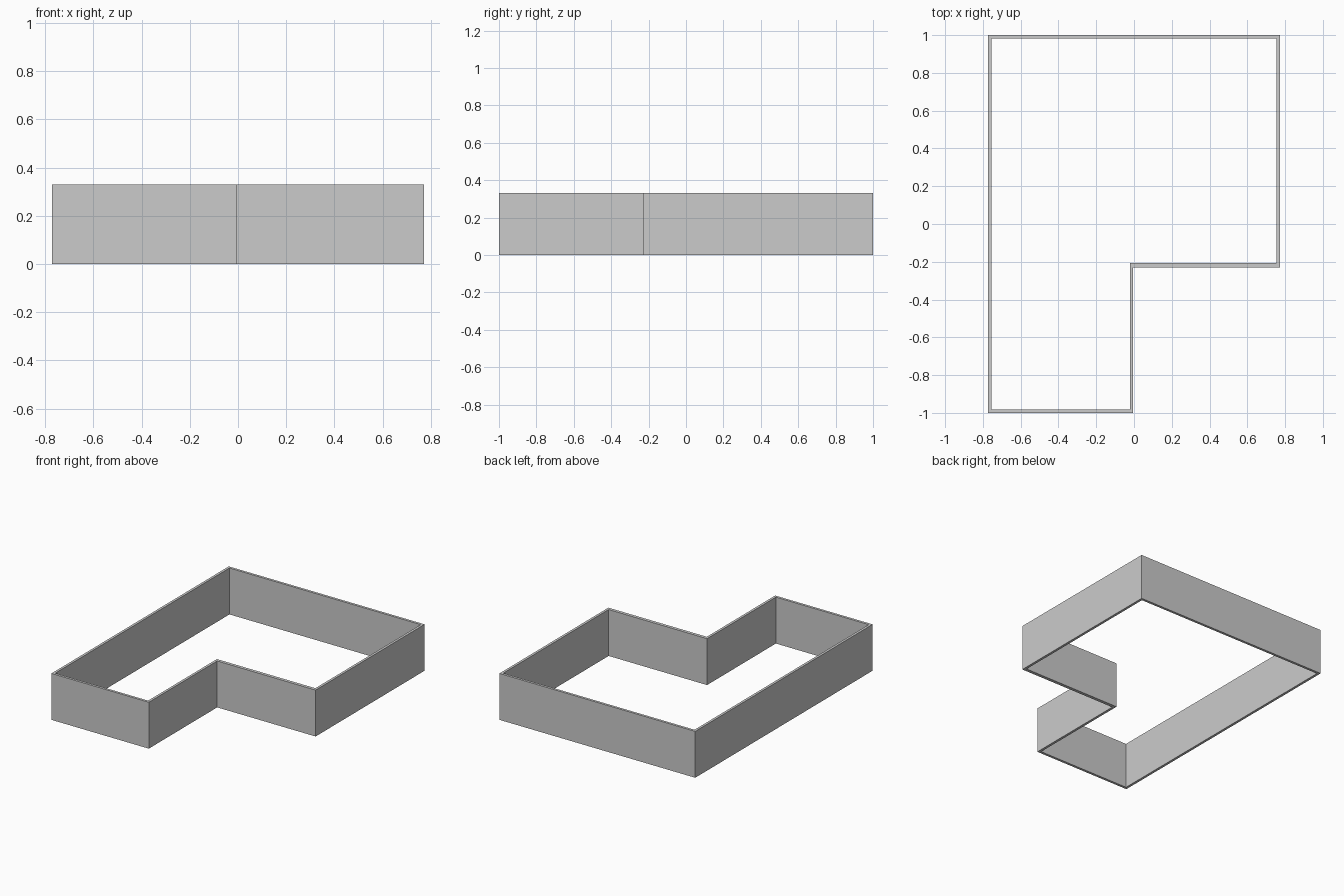
import bpy, bmesh
from mathutils import Matrix, Vector

if "Cube" in bpy.data.objects:
    bpy.data.objects.remove(bpy.data.objects["Cube"])

H = 0.331   # wall height
T = 0.018   # wall thickness
X, Y = 0.773, 1.0            # outer half sizes
NX, NY = -0.004, -0.229      # outer faces of the notch walls
NT = 0.023                   # thicker notch wall


def wall(name, x0, x1, y0, y1):
    size = Vector((x1 - x0, y1 - y0, H))
    mid = Vector(((x0 + x1) / 2, (y0 + y1) / 2, H / 2))
    bm = bmesh.new()
    bmesh.ops.create_cube(bm, size=1, matrix=Matrix.Translation(mid) @ Matrix.Diagonal((*size, 1)))
    me = bpy.data.meshes.new(name)
    bm.to_mesh(me)
    bm.free()
    bpy.context.collection.objects.link(bpy.data.objects.new(name, me))


# Long outer walls
wall("left_wall", -X, -X + T, -Y, Y)
wall("back_wall", -X + T, X, Y - T, Y)
wall("right_wall", X - T, X, NY + NT, Y - T)
wall("front_wall", -X + T, NX, -Y, -Y + T)

# Walls of the corner notch
wall("notch_side_wall", NX - T, NX, -Y + T, NY)
wall("notch_front_wall", NX - T, X, NY, NY + NT)
